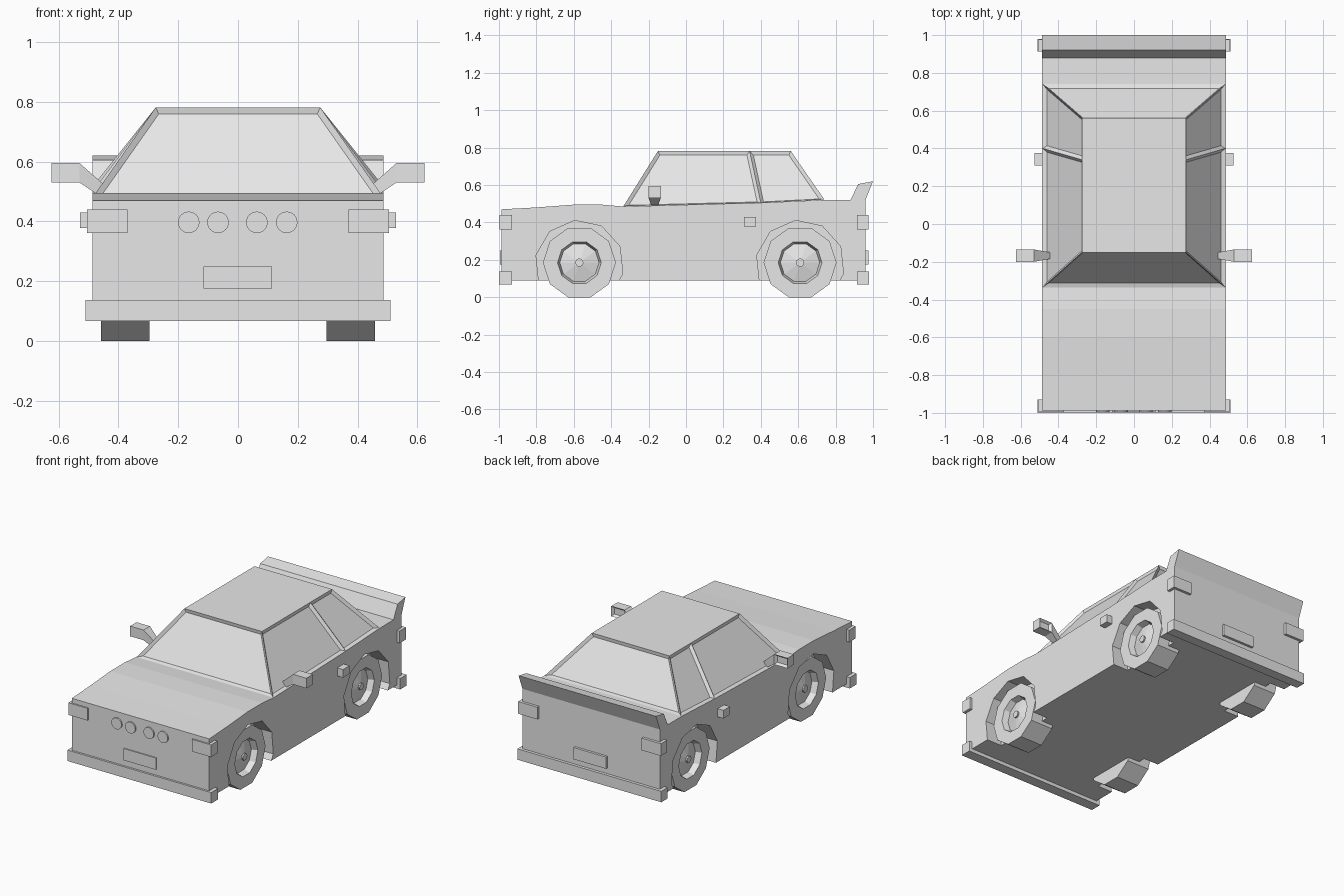
import bpy, bmesh
from math import sin, cos, radians

cube = bpy.data.objects.get("Cube")
if cube:
    bpy.data.objects.remove(cube, do_unlink=True)

grey = bpy.data.materials.new("light_grey")
grey.use_nodes = True
grey.diffuse_color = (0.8, 0.8, 0.8, 1)
grey.node_tree.nodes["Principled BSDF"].inputs["Base Color"].default_value = (0.8, 0.8, 0.8, 1)


def loft(name, rings, recess=None, thickness=0.02, depth=0.015):
    """Skin closed rings of points; faces passing the recess rule become sunken panels."""
    bm = bmesh.new()
    loops = [[bm.verts.new(p) for p in ring] for ring in rings]
    for a, b in zip(loops, loops[1:]):
        for i in range(len(a)):
            j = (i + 1) % len(a)
            bm.faces.new((a[i], a[j], b[j], b[i]))
    bm.faces.new(loops[0])
    bm.faces.new(loops[-1])
    bmesh.ops.recalc_face_normals(bm, faces=bm.faces)
    bm.normal_update()
    if recess:
        panels = [f for f in bm.faces if recess(f.normal)]
        bmesh.ops.inset_individual(bm, faces=panels, thickness=thickness,
                                   depth=-depth, use_even_offset=True)
    mesh = bpy.data.meshes.new(name)
    bm.to_mesh(mesh)
    bm.free()
    mesh.materials.append(grey)
    obj = bpy.data.objects.new(name, mesh)
    bpy.context.scene.collection.objects.link(obj)
    return obj


def box(name, x, y, z):
    return loft(name, [[(i, y[0], z[0]), (i, y[1], z[0]), (i, y[1], z[1]), (i, y[0], z[1])]
                       for i in x])


def circle(radius, count, phase=0):
    return [(radius * cos(radians(phase + 360 * i / count)),
             radius * sin(radians(phase + 360 * i / count))) for i in range(count)]


SIDES = {"left": 1, "right": -1}
AXLES = {"front": -0.57, "rear": 0.61}
WHEEL_Z = 0.185

# Body with bonnet, boot lid and upswept tail
profile = [(-0.987, 0.09), (-0.987, 0.47), (-0.8, 0.48), (-0.6, 0.495), (-0.45, 0.495),
           (-0.335, 0.485), (0.4, 0.505), (0.73, 0.52), (0.88, 0.52), (0.92, 0.605),
           (1.0, 0.62), (0.96, 0.52), (0.96, 0.09)]
body = loft("body", [[(x, y, z) for y, z in profile] for x in (-0.487, 0.487)])

# Wheel arches
for axle, y0 in AXLES.items():
    for side, s in SIDES.items():
        cutter = loft("arch_cutter", [[(s * x, y0 + a, WHEEL_Z - 0.01 + b)
                                       for a, b in circle(0.237, 10, 24)] for x in (0.38, 0.6)])
        cutter.hide_render = True
        mod = body.modifiers.new("arch", "BOOLEAN")
        mod.operation = "DIFFERENCE"
        mod.solver = "EXACT"
        mod.object = cutter
        bpy.context.view_layer.objects.active = body
        bpy.ops.object.modifier_apply(modifier=mod.name)
        bpy.data.objects.remove(cutter, do_unlink=True)

# Cabin with sunken windows
base = [(0.483, -0.335, 0.486), (0.483, 0.4, 0.505), (0.483, 0.74, 0.522)]
roof = [(0.275, -0.15, 0.782), (0.275, 0.34, 0.782), (0.275, 0.56, 0.782)]
loft("cabin", [r + [(-x, y, z) for x, y, z in reversed(r)] for r in (base, roof)],
     recess=lambda n: abs(n.z) < 0.9, thickness=0.017)

# Wheels with dished rims and a small hub
for axle, y0 in AXLES.items():
    for side, s in SIDES.items():
        steps = [(0.297, 0.195), (0.458, 0.195), (0.458, 0.117), (0.42, 0.105), (0.44, 0.022),
                 (0.45, 0.022)]
        loft(f"wheel_{axle}_{side}", [[(s * x, y0 + a, WHEEL_Z + b) for a, b in circle(r, 10)]
                                      for x, r in steps])

# Bumpers and number plates
for end, ys, plate in (("front", (-1.0, -0.93), (-0.994, -0.98)),
                       ("rear", (0.914, 0.979), (0.95, 0.976))):
    box(f"{end}_bumper", (-0.51, 0.51), ys, (0.067, 0.137))
    box(f"{end}_plate", (-0.116, 0.114), plate, (0.175, 0.25))

# Parts on each side
for side, s in SIDES.items():
    for name, ys in (("headlight", (-0.996, -0.93)), ("tail_light", (0.914, 0.977))):
        box(f"{name}_{side}", (s * 0.37, s * 0.506), ys, (0.362, 0.44))
    box(f"door_handle_{side}", (s * 0.47, s * 0.528), (0.31, 0.375), (0.378, 0.43))

    # Door mirror: housing, tapering into its arm
    rings = []
    for low, high, ys in ((0.625, 0.625, (-0.2, -0.135)), (0.53, 0.53, (-0.2, -0.135)),
                          (0.47, 0.445, (-0.185, -0.15))):
        z0, z1 = (0.53, 0.595) if low > 0.5 else (0.49, 0.52)
        rings.append([(s * low, ys[0], z0), (s * low, ys[1], z0),
                      (s * high, ys[1], z1), (s * high, ys[0], z1)])
    loft(f"door_mirror_{side}", rings, recess=lambda n: n.y > 0.99, thickness=0.012)

# Round grille lamps
for i, x in enumerate((-0.165, -0.067, 0.063, 0.163)):
    loft(f"grille_lamp_{i + 1}", [[(x + a, y, 0.397 + b) for a, b in circle(0.036, 24)]
                                  for y in (-0.97, -0.996)])
